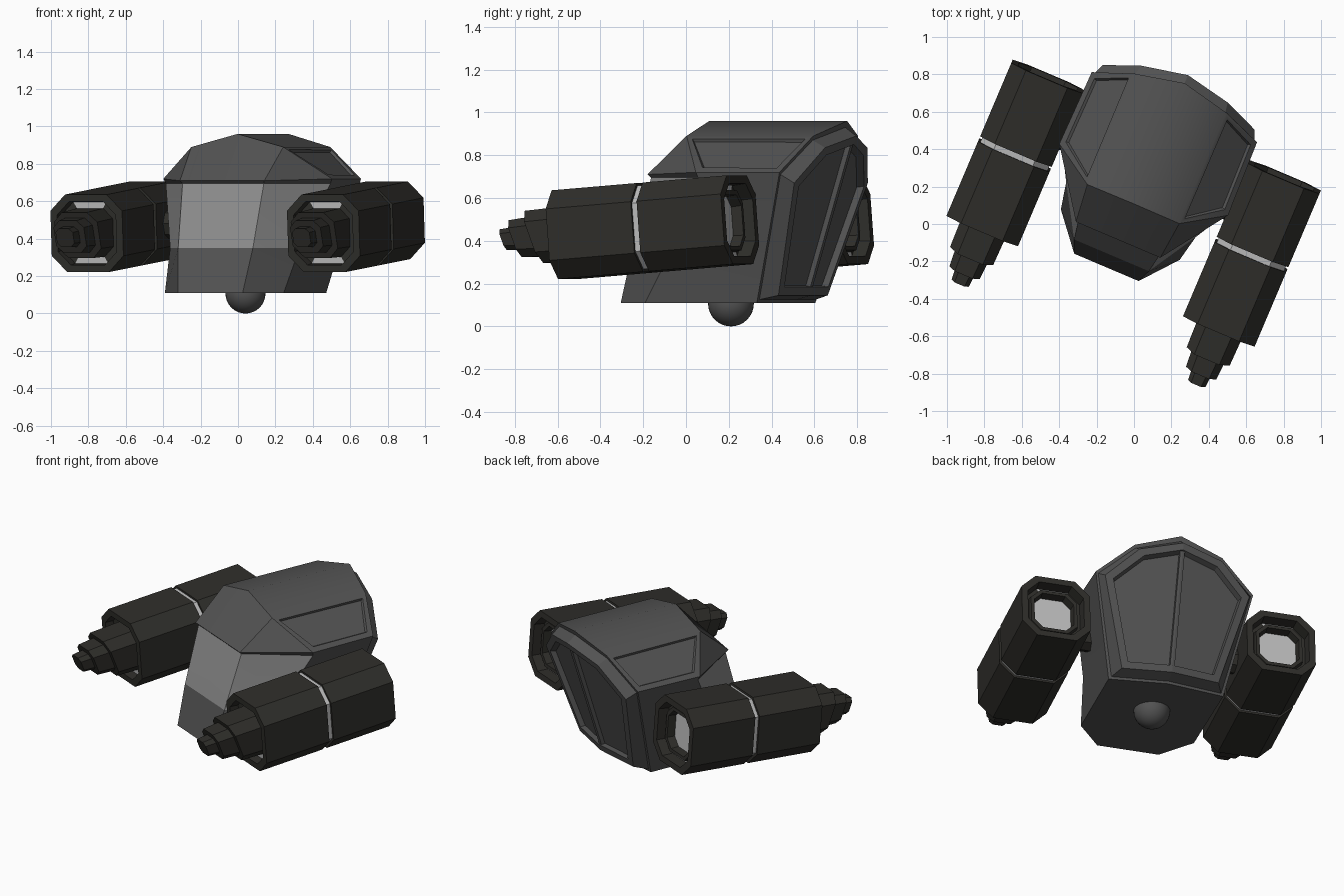
import bpy, bmesh
from math import radians
from mathutils import Matrix, Vector

if "Cube" in bpy.data.objects:
    bpy.data.objects.remove(bpy.data.objects["Cube"])

# whole model is turned about the vertical axis
TURN = Matrix.Translation((0.04, 0.21, 0)) @ Matrix.Rotation(radians(-23), 4, 'Z')


def material(name, col):
    m = bpy.data.materials.new(name)
    m.diffuse_color = (*col, 1)
    m.use_nodes = True
    m.node_tree.nodes["Principled BSDF"].inputs["Base Color"].default_value = m.diffuse_color
    return m


HULL = material("hull_grey", (0.085, 0.085, 0.085))
GLASS = material("window_grey", (0.26, 0.26, 0.26))
GUN = material("gun_dark", (0.028, 0.027, 0.023))
LIGHT = material("pale_trim", (0.5, 0.5, 0.5))


def finish(bm, name, mats, matrix, smooth=None):
    bmesh.ops.remove_doubles(bm, verts=bm.verts, dist=0.0005)
    bmesh.ops.recalc_face_normals(bm, faces=bm.faces)
    me = bpy.data.meshes.new(name)
    bm.to_mesh(me)
    bm.free()
    for m in mats:
        me.materials.append(m)
    ob = bpy.data.objects.new(name, me)
    bpy.context.collection.objects.link(ob)
    ob.matrix_world = matrix
    if smooth:
        bpy.ops.object.select_all(action='DESELECT')
        ob.select_set(True)
        bpy.context.view_layer.objects.active = ob
        bpy.ops.object.shade_smooth_by_angle(angle=radians(smooth))
    return ob


def mirrored(faces):
    """bmesh from half-side polygons, mirrored in x; returns faces per polygon"""
    bm = bmesh.new()
    made = []
    for pts in faces:
        pair = []
        for s in (1, -1):
            pair.append(bm.faces.new([bm.verts.new((s * x, y, z)) for x, y, z in pts]))
        made.append(pair)
    return bm, made


def back(x, z, out=0.0):
    """point on the creased, sloping rear surface"""
    return (x, 0.59 - 0.1376 * x - 0.308 * (0.96 - z) + out, z)


# hull
ridge_f, ridge_b = (0, -0.11, 0.96), back(0, 0.96)
sh_f, sh_b = (0.267, -0.112, 0.89), back(0.267, 0.89)
side_f, side_b = (0.49, 0.03, 0.72), back(0.48, 0.72)
lip, lip_c = (0.245, -0.32, 0.71), (0, -0.32, 0.71)
win, win_c, win_s = (0.236, -0.305, 0.695), (0, -0.305, 0.695), (0.478, 0.036, 0.695)
kn, kn_c, kn_s, kn_b = (0.217, -0.41, 0.35), (0, -0.41, 0.35), (0.376, -0.145, 0.35), back(0.401, 0.35)
bt, bt_c, bt_s, bt_b = (0.187, -0.48, 0.11), (0, -0.48, 0.11), (0.345, -0.29, 0.11), back(0.35, 0.11)
bt_m = back(0, 0.11)
bm, made = mirrored([
    [win_c, win, kn, kn_c], [win, win_s, kn_s, kn],                # windows
    [sh_f, side_f, side_b, sh_b],                                  # shoulders
    [ridge_f, sh_f, sh_b, ridge_b],                                # roof
    [ridge_f, lip_c, lip, sh_f], [lip, side_f, sh_f],              # brow
    [lip_c, lip, win, win_c], [lip, side_f, win_s, win],           # window lip
    [kn_c, kn, bt, bt_c], [kn, kn_s, bt_s, bt],                    # chin
    [side_f, win_s, kn_s, kn_b, side_b], [kn_s, bt_s, bt_b, kn_b],  # flanks
    [bt_c, bt, bt_s, bt_b, bt_m],                                  # underside
    [ridge_b, sh_b, side_b, kn_b, bt_b, bt_m],                     # rear
])
for f in made[0] + made[1]:
    f.material_index = 1
shoulders = made[2]
bmesh.ops.remove_doubles(bm, verts=bm.verts, dist=0.0005)
bmesh.ops.recalc_face_normals(bm, faces=bm.faces)
# sunken shoulder panels
bmesh.ops.inset_individual(bm, faces=shoulders, thickness=0.042, depth=0)
bmesh.ops.inset_individual(bm, faces=shoulders, thickness=0.01, depth=-0.014)
finish(bm, "hull", [HULL, GLASS], TURN, 30)

# raised frame on the rear, with a sunken middle
rings = [
    [back(*p) for p in ((0, 0.93), (0.262, 0.87), (0.465, 0.71), (0.335, 0.125), (0, 0.125))],
    [back(*p, 0.068) for p in ((0, 0.89), (0.253, 0.835), (0.44, 0.67), (0.295, 0.145), (0, 0.145))],
    [back(*p, 0.068) for p in ((0, 0.85), (0.222, 0.80), (0.39, 0.655), (0.262, 0.185), (0, 0.185))],
    [back(*p, 0.035) for p in ((0, 0.84), (0.217, 0.79), (0.38, 0.65), (0.257, 0.19), (0, 0.19))],
]
faces = [[a[i], a[i + 1], b[i + 1], b[i]] for a, b in zip(rings, rings[1:]) for i in range(4)]
bm, _ = mirrored(faces + [rings[-1]])
finish(bm, "rear_frame", [HULL], TURN)

# centre rib of the rear frame
w = 0.014
bm, _ = mirrored([
    [back(0, 0.86, 0.06), back(w, 0.86, 0.06), back(w, 0.17, 0.06), back(0, 0.17, 0.06)],
    [back(w, 0.86, 0.06), back(w, 0.86, 0.02), back(w, 0.17, 0.02), back(w, 0.17, 0.06)],
])
finish(bm, "rear_rib", [HULL], TURN)

# ball pivot underneath
bm = bmesh.new()
bmesh.ops.create_uvsphere(bm, u_segments=32, v_segments=16, radius=0.107)
finish(bm, "ball_pivot", [HULL], TURN @ Matrix.Translation((0, 0, 0.107)), 40)

# guns: octagon sections (position, half width, slant) from muzzle to rear
SECTIONS = [
    (-0.855, 0.05, 0.3), (-0.785, 0.055, 0.3), (-0.785, 0.088, 0.3), (-0.68, 0.095, 0.3),
    (-0.68, 0.125, 0.3), (-0.50, 0.13, 0), (-0.50, 0.165, 0), (-0.553, 0.17, 0),
    (-0.553, 0.208, 0), (-0.12, 0.208, 0), (-0.12, 0.195, 0), (-0.09, 0.195, 0),
    (-0.09, 0.208, 0), (0.338, 0.208, 0), (0.338, 0.17, 0), (0.27, 0.165, 0),
    (0.27, 0.145, 0), (0.30, 0.14, 0), (0.30, 0.12, 0), (0.25, 0.115, 0),
]


def octagon(bm, y, h, slant):
    k = h * 0.58
    xz = [(k, -h), (h, -k), (h, k), (k, h), (-k, h), (-h, k), (-h, -k), (-k, -h)]
    return [bm.verts.new((x, y - slant * z, z)) for x, z in xz]


for s, side in ((-1, "left"), (1, "right")):
    bm = bmesh.new()
    loops = [octagon(bm, *sec) for sec in SECTIONS]
    for n, (a, b) in enumerate(zip(loops, loops[1:])):
        for i in range(8):
            f = bm.faces.new([a[i], a[(i + 1) % 8], b[(i + 1) % 8], b[i]])
            # pale groove, pale strips in the muzzle and rear recess
            if n == 10 or (n in (5, 15) and i in (3, 7)):
                f.material_index = 1
    bm.faces.new(loops[0])
    bm.faces.new(loops[-1]).material_index = 1
    place = TURN @ Matrix.Translation((s * 0.687, 0, 0.472)) @ Matrix.Rotation(radians(4.5), 4, 'X')
    finish(bm, side + "_gun", [GUN, LIGHT], place)

    # stub joining gun and hull
    bm = bmesh.new()
    bmesh.ops.create_cone(bm, cap_ends=True, segments=8, radius1=0.08, radius2=0.08, depth=0.2)
    finish(bm, side + "_gun_mount", [GUN],
           TURN @ Matrix.Translation((s * 0.43, 0.08, 0.48)) @ Matrix.Rotation(radians(90), 4, 'Y'))
